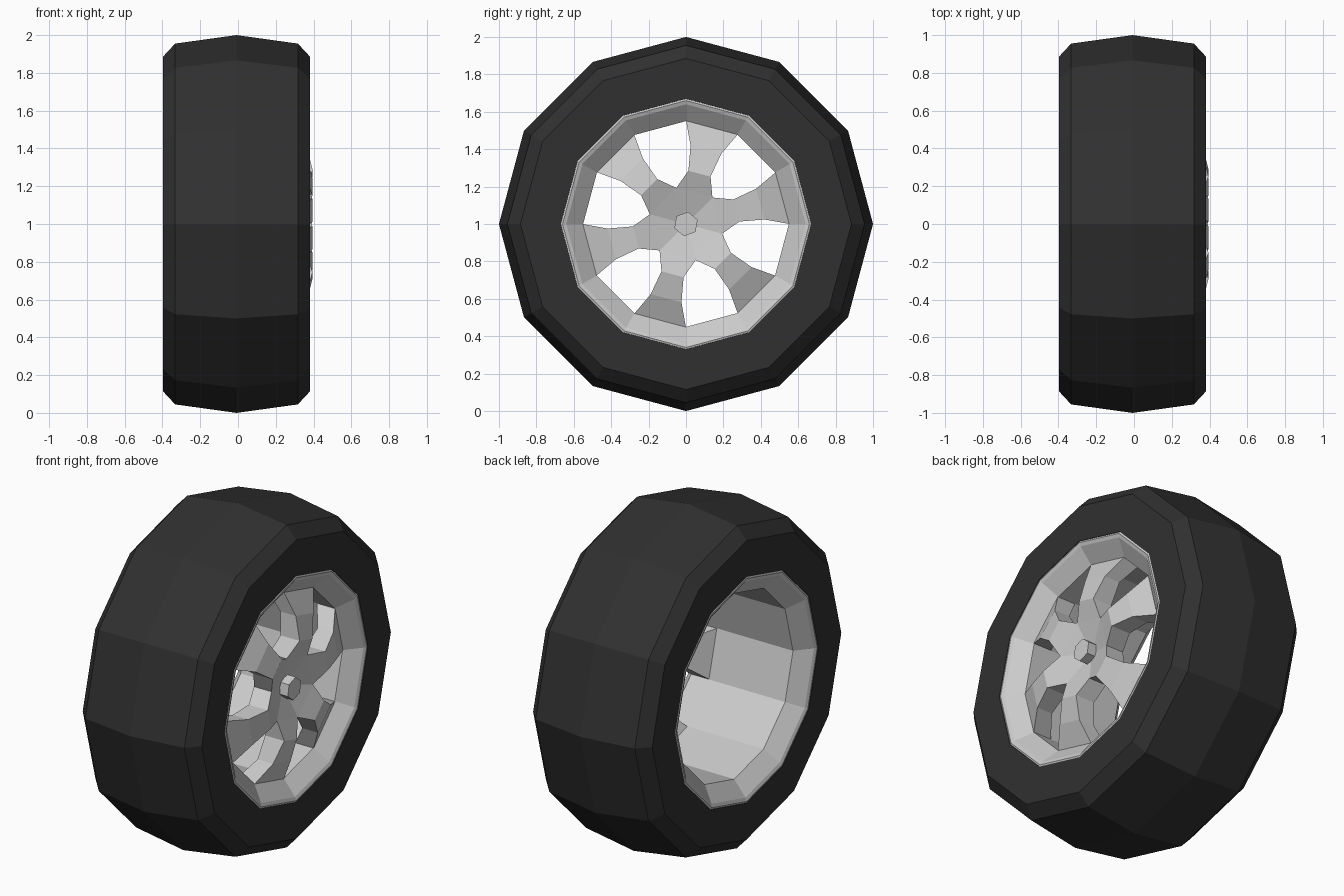
import bpy, bmesh, math

if "Cube" in bpy.data.objects:
    bpy.data.objects.remove(bpy.data.objects["Cube"])

SIDES = 12
CX = -0.008   # middle plane of the tyre
CZ = 1.0      # axle height


def material(name, v):
    m = bpy.data.materials.new(name)
    m.diffuse_color = (v, v, v, 1)
    m.use_nodes = True
    m.node_tree.nodes["Principled BSDF"].inputs["Base Color"].default_value = m.diffuse_color
    return m


rubber = material("dark rubber", 0.03)
metal = material("light grey metal", 0.6)


def polar(x, r, deg):
    a = math.radians(deg)
    return (x, r * math.cos(a), CZ + r * math.sin(a))


def finish(bm, name, mat):
    bmesh.ops.remove_doubles(bm, verts=bm.verts, dist=0.0005)
    bmesh.ops.recalc_face_normals(bm, faces=bm.faces)
    me = bpy.data.meshes.new(name)
    bm.to_mesh(me)
    bm.free()
    me.materials.append(mat)
    ob = bpy.data.objects.new(name, me)
    bpy.context.collection.objects.link(ob)
    return ob


def lathe(name, half, mat, sides=SIDES):
    """Spin a closed (x, radius) loop, mirrored about the middle plane, around the axle."""
    bm = bmesh.new()
    rings = [[bm.verts.new(polar(CX + x, r, 360 * i / sides)) for i in range(sides)]
             for x, r in half]
    for k, ring in enumerate(rings):
        nxt = rings[(k + 1) % len(rings)]
        for i in range(sides):
            j = (i + 1) % sides
            bm.faces.new((ring[i], ring[j], nxt[j], nxt[i]))
    return finish(bm, name, mat)


def mirrored(pts):
    return pts + [(-x, r) for x, r in reversed(pts) if x > 0]


# Tyre: crowned tread, chamfered shoulder, flat sidewall
tread = [(0, 1.0), (0.325, 0.955), (0.39, 0.885), (0.39, 0.67), (0.34, 0.66)]
lathe("tyre", mirrored(tread), rubber)

# Rim: barrel with a stepped lip on both sides
outer = [(0.33, 0.665), (0.383, 0.682), (0.39, 0.66), (0.382, 0.64), (0.308, 0.55)]
lathe("rim", mirrored(outer), metal)

# Spokes and hub: one solid star, six repeats of a 60 degree sector
# each row: radius, half angle, front x, back x
rows = [(0.555, 15, 0.30, 0.18),
        (0.42, 11.7, 0.362, 0.26),
        (0.285, 12.4, 0.395, 0.27),
        (0.20, 30, 0.355, 0.24)]
bm = bmesh.new()
for k in range(6):
    mid = 15 + 60 * k
    layers = []
    for side in (2, 3):
        layers.append([[bm.verts.new(polar(row[side], row[0], mid + s * row[1]))
                        for s in (-1, 1)] for row in rows])
    for layer, centre_x in zip(layers, (0.295, 0.22)):
        for a, b in zip(layer, layer[1:]):
            bm.faces.new((a[0], a[1], b[1], b[0]))
        bm.faces.new((layer[-1][0], layer[-1][1], bm.verts.new((centre_x, 0, CZ))))
    front, back = layers
    for s in (0, 1):                       # spoke flanks
        for i in range(len(rows) - 1):
            bm.faces.new((front[i][s], front[i + 1][s], back[i + 1][s], back[i][s]))
    bm.faces.new((front[0][0], front[0][1], back[0][1], back[0][0]))
finish(bm, "spokes", metal)

# Centre nut
bm = bmesh.new()
ends = [[bm.verts.new(polar(x, 0.066, 20 + 60 * i)) for i in range(6)] for x in (0.28, 0.37)]
for i in range(6):
    j = (i + 1) % 6
    bm.faces.new((ends[0][i], ends[0][j], ends[1][j], ends[1][i]))
for e in ends:
    bm.faces.new(e)
finish(bm, "centre_nut", metal)
